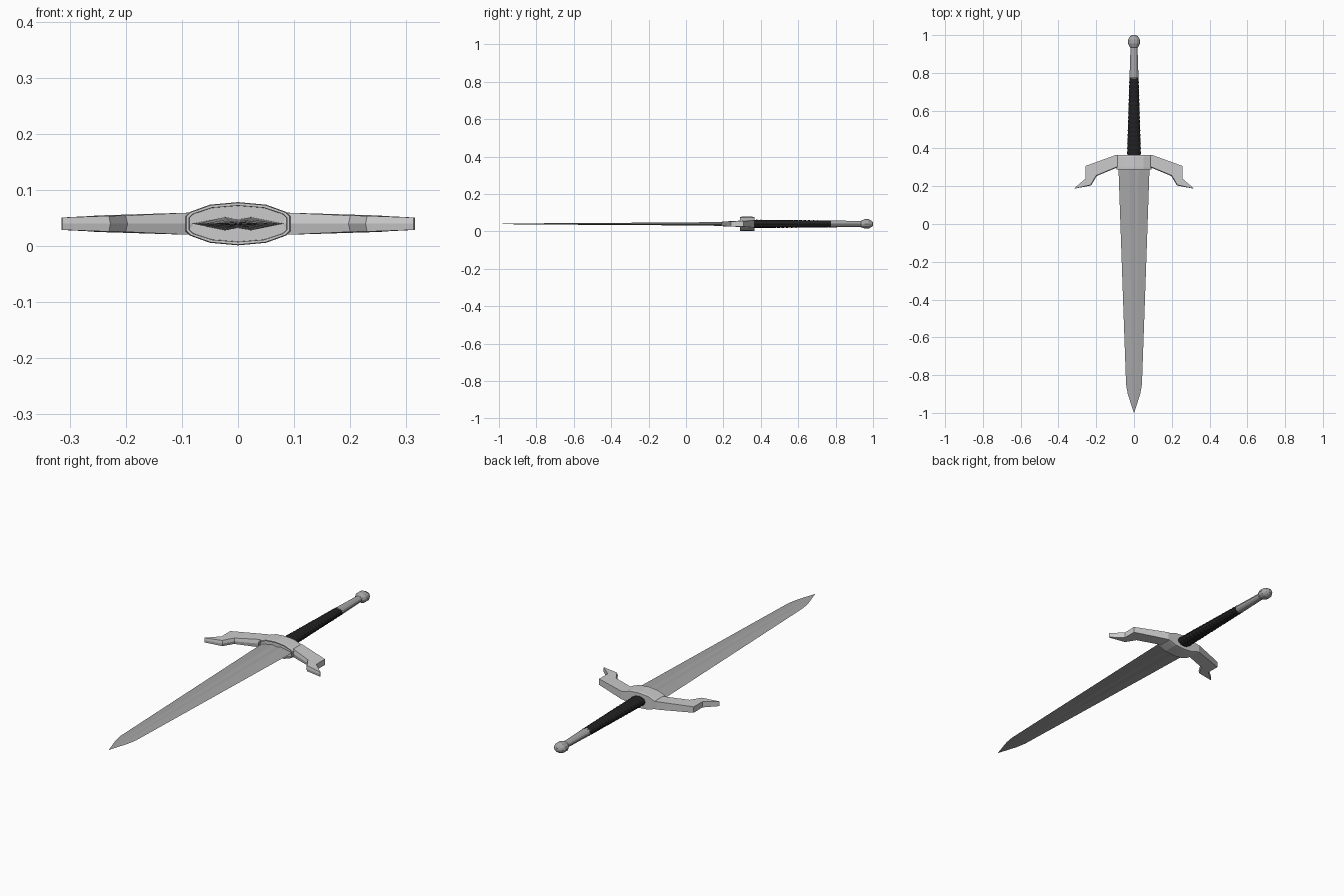
import bpy, bmesh, math

if "Cube" in bpy.data.objects:
    bpy.data.objects.remove(bpy.data.objects["Cube"])

ZC = 0.04  # height of the sword's middle plane


def material(name, v):
    m = bpy.data.materials.new(name)
    m.diffuse_color = (v, v, v, 1)
    m.use_nodes = True
    m.node_tree.nodes["Principled BSDF"].inputs["Base Color"].default_value = m.diffuse_color
    return m


def loft(name, rings, mat=None):
    """Skin a list of equal-length point rings and cap both ends."""
    bm = bmesh.new()
    loops = [[bm.verts.new((x, y, z + ZC)) for x, y, z in r] for r in rings]
    n = len(loops[0])
    for a, b in zip(loops, loops[1:]):
        for i in range(n):
            j = (i + 1) % n
            bm.faces.new((a[i], a[j], b[j], b[i]))
    bm.faces.new(loops[0])
    bm.faces.new(loops[-1][::-1])
    bmesh.ops.recalc_face_normals(bm, faces=bm.faces)
    me = bpy.data.meshes.new(name)
    bm.to_mesh(me)
    bm.free()
    ob = bpy.data.objects.new(name, me)
    bpy.context.collection.objects.link(ob)
    if mat:
        me.materials.append(mat)
    return ob


def oval(y, rx, rz, n=12):
    return [(rx * math.cos(2 * math.pi * i / n), y, rz * math.sin(2 * math.pi * i / n))
            for i in range(n)]


steel = material("dark_steel", 0.38)
black = material("black_leather", 0.015)


# Blade: flattened diamond section with a shallow central fuller
def blade_ring(y, w, t):
    top = [(w, 0), (0.28 * w, t), (0, 0.65 * t), (-0.28 * w, t), (-w, 0)]
    low = [(x, -z) for x, z in reversed(top[1:4])]
    return [(x, y, z) for x, z in top + low]


loft("blade", [blade_ring(*r) for r in (
    (0.32, 0.083, 0.012), (0.0, 0.072, 0.008), (-0.4, 0.058, 0.0055),
    (-0.85, 0.042, 0.003), (-0.90, 0.033, 0.0022), (-1.0, 0.001, 0.0005))], steel)


# Guard hub: faceted oval block with a recessed front face
def hub_ring(y, sx, sz):
    q = [(0.094, 0.013), (0.086, 0.021), (0.05, 0.034), (0, 0.0385)]
    top = q + [(-x, z) for x, z in reversed(q[:3])]
    return [(x * sx, y, z * sz) for x, z in top] + \
           [(x * sx, y, -z * sz) for x, z in reversed(top)]


hub = [hub_ring(*r) for r in (
    (0.302, 0.92, 0.83), (0.288, 0.93, 0.84), (0.288, 0.98, 0.97),
    (0.300, 1, 1), (0.355, 1, 1), (0.366, 0.99, 0.95))]
loft("guard_hub", hub)


# Guard arms: each ring is an outer edge, an inner edge and an inner ridge
def arm_ring(ox, oy, ix, iy, h, ridge):
    d = math.hypot(ix - ox, iy - oy)
    rx, ry = ix + (ix - ox) / d * ridge, iy + (iy - oy) / d * ridge
    return [(ox, oy, h), (ix, iy, h), (rx, ry, 0), (ix, iy, -h), (ox, oy, -h)]


arm = loft("guard_arms", [arm_ring(*r) for r in (
    (0.070, 0.364, 0.070, 0.308, 0.020, 0.003),
    (0.095, 0.366, 0.092, 0.302, 0.0195, 0.004),
    (0.257, 0.307, 0.200, 0.257, 0.0145, 0.004),
    (0.257, 0.240, 0.230, 0.207, 0.014, 0.004),
    (0.315, 0.190, 0.313, 0.188, 0.011, 0.0005))])
arm.modifiers.new("mirror", 'MIRROR').use_clip = False

# Grip: tapered oval with wrapped ridges
N = 36
grip = []
for i in range(N + 1):
    t = i / N
    s = 1.0 if i % 2 == 0 else 0.93
    grip.append(oval(0.355 + 0.42 * t, (0.038 - 0.013 * t) * s, (0.023 - 0.004 * t) * s))
loft("grip", grip, black)

# Pommel neck
loft("pommel_neck", [oval(0.77, 0.024, 0.019), oval(0.80, 0.023, 0.018),
                     oval(0.95, 0.018, 0.015)], steel)

# Pommel: faceted ball with a slightly raised middle band
loft("pommel", [oval(*r) for r in (
    (0.931, 0.014, 0.012), (0.937, 0.022, 0.018), (0.950, 0.029, 0.023),
    (0.955, 0.031, 0.025), (0.977, 0.031, 0.025), (0.982, 0.028, 0.022),
    (0.994, 0.020, 0.016), (1.0, 0.009, 0.008))], steel)
